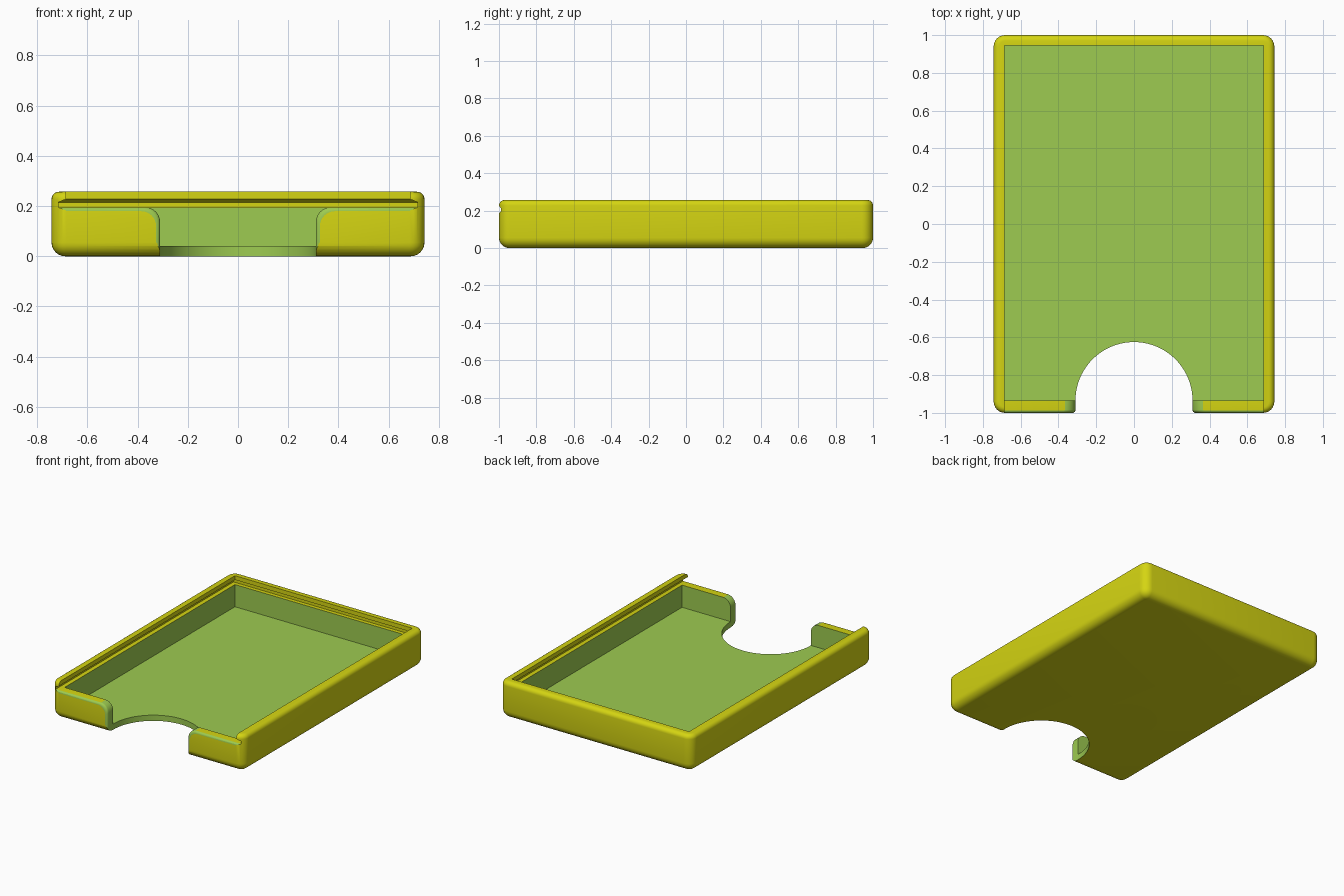
import bpy, bmesh, math
from mathutils import Vector

if "Cube" in bpy.data.objects:
    bpy.data.objects.remove(bpy.data.objects["Cube"])


def material(name, rgb):
    m = bpy.data.materials.new(name)
    m.diffuse_color = (*rgb, 1)
    m.use_nodes = True
    m.node_tree.nodes["Principled BSDF"].inputs["Base Color"].default_value = m.diffuse_color
    return m


MATS = [material("yellow", (0.665, 0.665, 0.006)), material("green", (0.337, 0.597, 0.082))]


def loft(name, rings, mat):
    """Closed solid through rings with equal point counts."""
    bm = bmesh.new()
    loops = [[bm.verts.new(p) for p in r] for r in rings]
    n = len(loops[0])
    for a, b in zip(loops, loops[1:]):
        for i in range(n):
            bm.faces.new((a[i], a[(i + 1) % n], b[(i + 1) % n], b[i]))
    bm.faces.new(loops[0][::-1])
    bm.faces.new(loops[-1])
    bmesh.ops.recalc_face_normals(bm, faces=bm.faces)
    for f in bm.faces:
        f.material_index = mat
    me = bpy.data.meshes.new(name)
    bm.to_mesh(me)
    bm.free()
    for m in MATS:
        me.materials.append(m)
    ob = bpy.data.objects.new(name, me)
    bpy.context.collection.objects.link(ob)
    return ob


def rounded_ring(inset, z, hx=0.743, hy=1.0, radius=0.06, steps=6):
    r = radius - inset
    pts = []
    for k, (sx, sy) in enumerate(((1, 1), (-1, 1), (-1, -1), (1, -1))):
        for i in range(steps + 1):
            a = math.pi / 2 * (k + i / steps)
            pts.append((sx * (hx - radius) + r * math.cos(a),
                        sy * (hy - radius) + r * math.sin(a), z))
    return pts


def rect_ring(hx, y0, y1, z):
    return [(hx, y1, z), (-hx, y1, z), (-hx, y0, z), (hx, y0, z)]


# Tray body: rounded bottom edge, smaller rounding at the rim
H, RB, RT, N = 0.257, 0.055, 0.03, 6
quarter = [math.pi / 2 * i / N for i in range(N + 1)]
rings = [rounded_ring(RB * (1 - math.sin(a)), RB * (1 - math.cos(a))) for a in quarter]
rings += [rounded_ring(RT * (1 - math.cos(a)), H - RT + RT * math.sin(a)) for a in quarter]
tray = loft("tray", rings, 0)

# Inner cavity
cavity = loft("cavity_cutter", [rect_ring(0.685, -0.935, 0.945, z) for z in (0.04, 0.21)], 1)

# Sliding lid groove, open at the front, with a sloped underside on the lip
groove = loft("groove_cutter", [rect_ring(hx, -1.1, y, z) for hx, y, z in
              ((0.715, 0.972, 0.195), (0.715, 0.972, 0.215),
               (0.685, 0.945, 0.228), (0.685, 0.945, 0.3))], 0)

# Thumb notch through the floor
arc = [(0.31 * math.cos(math.pi * i / 40), -0.935 + 0.31 * math.sin(math.pi * i / 40))
       for i in range(41)]
outline = arc + [(-0.31, -1.1), (0.31, -1.1)]
notch = loft("notch_cutter", [[(x, y, z) for x, y in outline] for z in (-0.1, 0.3)], 1)


# Notch flare and rounded outer edge along the front wall
def flare_ring(y, o):
    top, r = 0.1955 - o, 0.06
    right = [(0.31 + o, -0.1)]
    for a in quarter:
        right.append((0.31 + o + r * (1 - math.cos(a)), top - r + r * math.sin(a)))
    right += [(0.715, top), (0.715, 0.205)]
    pts = right + [(-x, z) for x, z in reversed(right)]
    return [(x, y, z) for x, z in pts]


B = 0.016
rings = [flare_ring(-0.93, 0)]
rings += [flare_ring(-1 + B - B * math.sin(a), B * (1 - math.cos(a))) for a in quarter]
rings.append(flare_ring(-1.1, B))
flare = loft("flare_cutter", rings, 1)

# Cut the tray and keep the result
cutters = [cavity, groove, notch, flare]
for c in cutters:
    c.hide_render = True
    mod = tray.modifiers.new(c.name, "BOOLEAN")
    mod.operation, mod.solver, mod.object = "DIFFERENCE", "EXACT", c
dg = bpy.context.evaluated_depsgraph_get()
cut = bpy.data.meshes.new_from_object(tray.evaluated_get(dg))
tray.modifiers.clear()
tray.data = cut
for c in cutters:
    bpy.data.objects.remove(c)

bpy.context.view_layer.objects.active = tray
tray.select_set(True)
bpy.ops.object.shade_smooth_by_angle(angle=math.radians(30))
